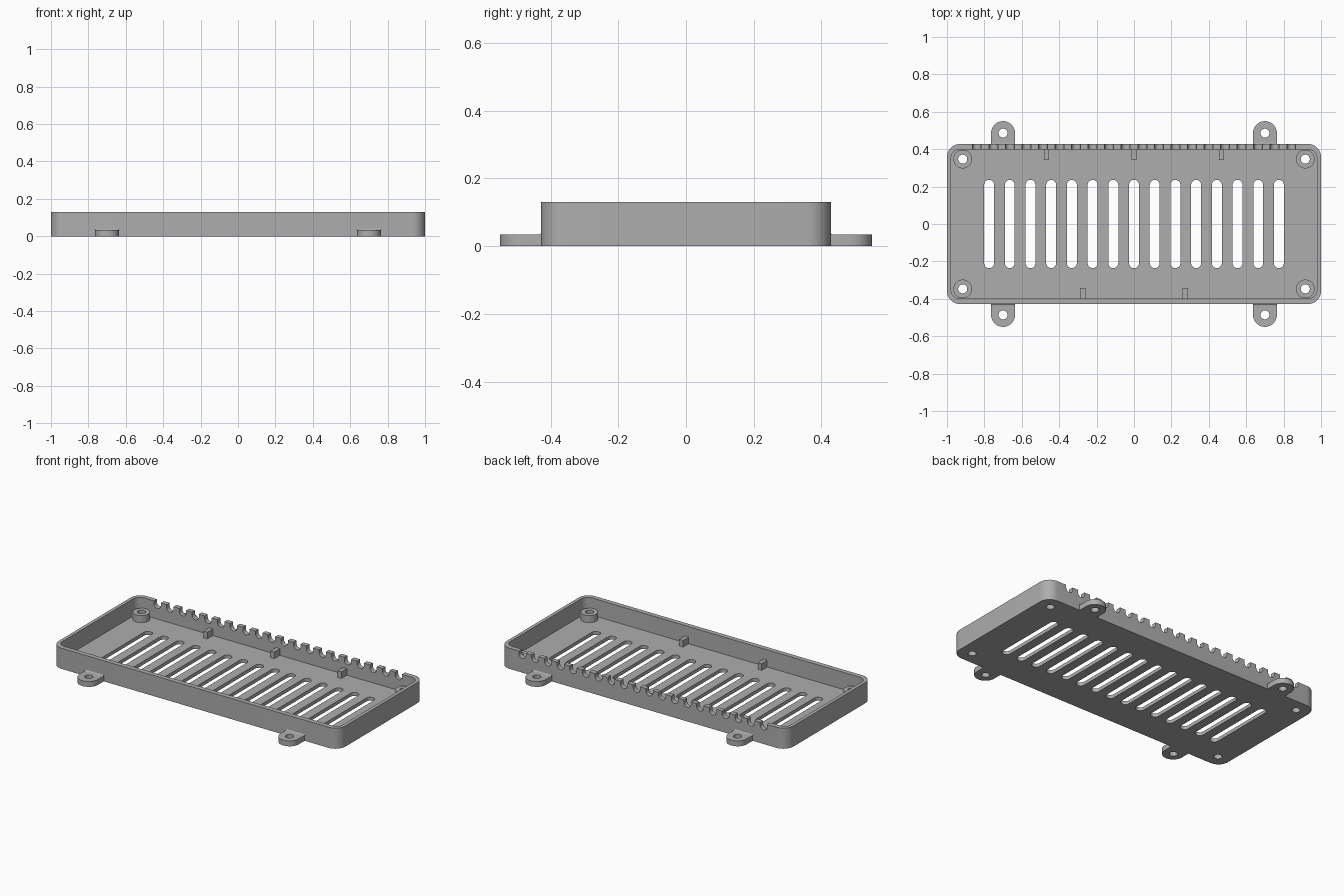
import bpy, bmesh, math
from mathutils import Vector, Matrix

if "Cube" in bpy.data.objects:
    bpy.data.objects.remove(bpy.data.objects["Cube"])

grey = bpy.data.materials.new("matte_grey")
grey.use_nodes = True
colour = (0.42, 0.42, 0.42, 1)
grey.diffuse_color = colour
grey.node_tree.nodes["Principled BSDF"].inputs["Base Color"].default_value = colour

HX, HY, HEIGHT, FLOOR = 1.0, 0.428, 0.13, 0.022
INX, INY = 0.978, 0.398
TAB_X, TAB_Y, TAB_R, TAB_H = 0.70, 0.486, 0.064, 0.034
BOSS_X, BOSS_Y, BOSS_R, HOLE_R = 0.916, 0.347, 0.05, 0.024


def arc(cx, cy, r, a0, a1, n=10):
    steps = [math.radians(a0 + (a1 - a0) * i / n) for i in range(n + 1)]
    return [(cx + r * math.cos(a), cy + r * math.sin(a)) for a in steps]


def circle(cx, cy, r, n=32):
    return arc(cx, cy, r, 0, 360, n)[:-1]


def rounded_rect(hx, hy, r):
    x, y = hx - r, hy - r
    return (arc(x, y, r, 0, 90) + arc(-x, y, r, 90, 180)
            + arc(-x, -y, r, 180, 270) + arc(x, -y, r, 270, 360))


def slot(x, half_len, r):
    y = half_len - r
    return arc(x, y, r, 0, 180) + arc(x, -y, r, 180, 360)


def prisms(name, outlines, z0, z1, matrix=None):
    """Extrude each closed outline from z0 to z1 into one object."""
    bm = bmesh.new()
    for pts in outlines:
        face = bm.faces.new([bm.verts.new((x, y, z0)) for x, y in pts])
        new = bmesh.ops.extrude_face_region(bm, geom=[face])["geom"]
        verts = [v for v in new if isinstance(v, bmesh.types.BMVert)]
        bmesh.ops.translate(bm, verts=verts, vec=Vector((0, 0, z1 - z0)))
    if matrix:
        bmesh.ops.transform(bm, matrix=matrix, verts=bm.verts)
    bmesh.ops.recalc_face_normals(bm, faces=bm.faces)
    mesh = bpy.data.meshes.new(name)
    bm.to_mesh(mesh)
    bm.free()
    mesh.materials.append(grey)
    obj = bpy.data.objects.new(name, mesh)
    bpy.context.collection.objects.link(obj)
    return obj


def activate(obj):
    bpy.ops.object.select_all(action='DESELECT')
    obj.select_set(True)
    bpy.context.view_layer.objects.active = obj


def cut(obj, outlines, z0, z1, matrix=None):
    cutter = prisms("cutter", outlines, z0, z1, matrix)
    cutter.hide_render = True
    mod = obj.modifiers.new("cut", 'BOOLEAN')
    mod.operation, mod.solver, mod.object = 'DIFFERENCE', 'EXACT', cutter
    activate(obj)
    bpy.ops.object.modifier_apply(modifier=mod.name)
    bpy.data.objects.remove(cutter)


def smooth(obj):
    activate(obj)
    bpy.ops.object.shade_smooth_by_angle(angle=math.radians(30))


corners = [(sx, sy) for sx in (-1, 1) for sy in (-1, 1)]

# Tray with hollow inside
tray = prisms("tray", [rounded_rect(HX, HY, 0.07)], 0, HEIGHT)
cut(tray, [rounded_rect(INX, INY, 0.045)], FLOOR, HEIGHT + 0.1)

# Vent slots and screw holes through the floor
vents = [slot(0.1107 * i, 0.236, 0.0265) for i in range(-7, 8)]
screws = [circle(sx * BOSS_X, sy * BOSS_Y, HOLE_R) for sx, sy in corners]
cut(tray, vents + screws, -0.1, FLOOR + 0.02)

# Scalloped notches along the top of the back wall
count, pitch, r, zc = 20, 0.0885, 0.024, 0.113
notches = []
for i in range(count):
    x = (i - (count - 1) / 2) * pitch
    notches.append(arc(x, zc, r, 180, 360, 12)
                   + [(x + r, HEIGHT + 0.05), (x - r, HEIGHT + 0.05)])
stand_up = Matrix.Rotation(math.pi / 2, 4, 'X')
cut(tray, notches, -HY - 0.05, -INY + 0.03, stand_up)
smooth(tray)

# Screw bosses in the corners
for sx, sy in corners:
    x, y = sx * BOSS_X, sy * BOSS_Y
    boss = prisms("screw_boss", [circle(x, y, BOSS_R)], FLOOR, FLOOR + 0.045)
    cut(boss, [circle(x, y, HOLE_R)], 0, HEIGHT)
    smooth(boss)

# Mounting tabs, each with a small fillet against the wall
for sx, sy in corners:
    x = sx * TAB_X
    outline = arc(x, TAB_Y, TAB_R, 0, 180, 20) + [(x - TAB_R, HY - 0.01), (x + TAB_R, HY - 0.01)]
    outline = [(px, sy * py) for px, py in outline]
    tab = prisms("mounting_tab", [outline], 0, TAB_H)
    cut(tab, [circle(x, sy * TAB_Y, HOLE_R)], -0.1, HEIGHT)
    smooth(tab)
    f = 0.008
    curve = arc(HY + f, TAB_H + f, f, 180, 270, 6)
    profile = [(sy * py, pz) for py, pz in curve + [(HY - 0.005, TAB_H - 0.005)]]
    # profile axes (y, z) swept along x
    to_yz = Matrix(((0, 0, 1, x), (1, 0, 0, 0), (0, 1, 0, 0), (0, 0, 0, 1)))
    smooth(prisms("tab_fillet", [profile], -TAB_R, TAB_R, to_yz))

# Locating pegs against the long walls
pegs = [(x, 1) for x in (-0.467, 0, 0.467)] + [(x, -1) for x in (-0.274, 0.274)]
for x, side in pegs:
    w = 0.0135
    y0, y1 = side * 0.343, side * (INY + 0.005)
    prisms("locating_peg", [[(x - w, y0), (x + w, y0), (x + w, y1), (x - w, y1)]],
           FLOOR, FLOOR + 0.042)
